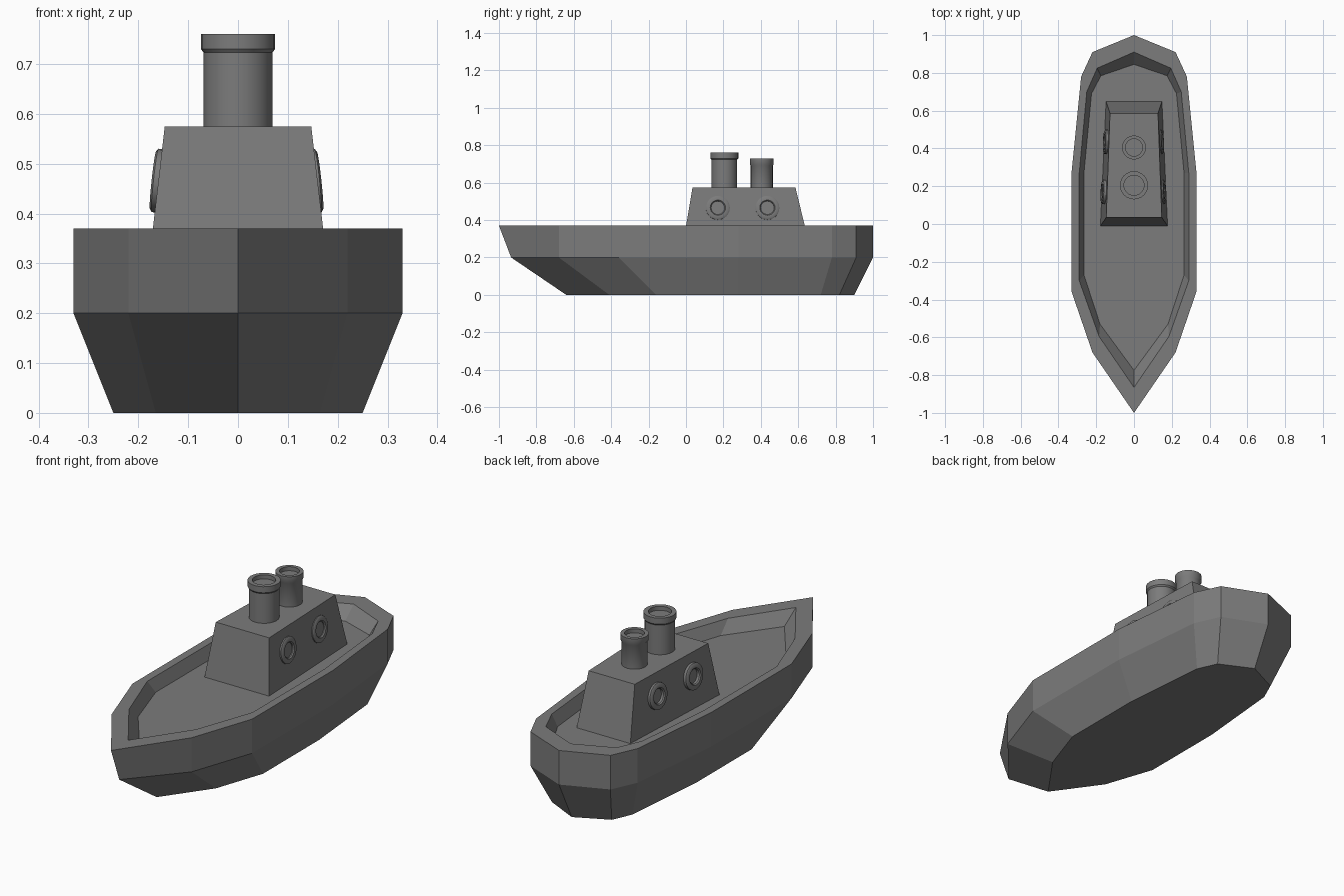
import bpy, bmesh, math
from mathutils import Matrix, Vector

cube = bpy.data.objects.get("Cube")
if cube:
    bpy.data.objects.remove(cube, do_unlink=True)

grey = bpy.data.materials.new("ship_grey")
grey.use_nodes = True
tone = (0.2, 0.2, 0.2, 1)
grey.diffuse_color = tone
grey.node_tree.nodes["Principled BSDF"].inputs["Base Color"].default_value = tone


def finish(name, bm, smooth=False):
    bmesh.ops.recalc_face_normals(bm, faces=bm.faces)
    mesh = bpy.data.meshes.new(name)
    bm.to_mesh(mesh)
    bm.free()
    mesh.materials.append(grey)
    obj = bpy.data.objects.new(name, mesh)
    bpy.context.collection.objects.link(obj)
    if smooth:
        bpy.ops.object.select_all(action="DESELECT")
        obj.select_set(True)
        bpy.context.view_layer.objects.active = obj
        bpy.ops.object.shade_smooth_by_angle(angle=math.radians(35))
    return obj


def loft(name, rings):
    """Skin closed rings of equal length and cap both ends."""
    bm = bmesh.new()
    loops = [[bm.verts.new(p) for p in ring] for ring in rings]
    n = len(loops[0])
    for a, b in zip(loops, loops[1:]):
        for i in range(n):
            j = (i + 1) % n
            bm.faces.new((a[i], a[j], b[j], b[i]))
    bm.faces.new(loops[0])
    bm.faces.new(loops[-1])
    return finish(name, bm)


def lathe(name, profile, sides, matrix):
    """Spin (radius, height) points round local z; radius 0 closes the end."""
    bm = bmesh.new()
    verts = [bm.verts.new((r, 0, z)) for r, z in profile]
    edges = [bm.edges.new(pair) for pair in zip(verts, verts[1:])]
    bmesh.ops.spin(bm, geom=verts + edges, cent=(0, 0, 0), axis=(0, 0, 1),
                   angle=math.tau, steps=sides)
    bmesh.ops.remove_doubles(bm, verts=bm.verts, dist=0.0005)
    bm.transform(matrix)
    return finish(name, bm, True)


def outline(half, z):
    """Mirror a bow-to-stern half outline into a full ring."""
    other = [(-x, y) for x, y in reversed(half[1:-1])]
    return [(x, y, z) for x, y in half + other]


# Hull: bottom, chine, rim, inner rim and sunken deck
keel = [(0, -.64), (.165, -.41), (.25, -.16), (.25, .28), (.21, .72), (.165, .82), (0, .9)]
rim = [(0, -1), (.22, -.68), (.33, -.36), (.33, .28), (.28, .78), (.22, .91), (0, 1)]
chine = [(0, -.935)] + rim[1:]
inner = [(0, -.865), (.185, -.595), (.29, -.30), (.29, .27), (.25, .70), (.195, .825), (0, .91)]
deck = [(0, -.775), (.18, -.53), (.265, -.27), (.265, .27), (.225, .69), (.175, .785), (0, .845)]
loft("hull", [outline(keel, 0), outline(chine, .2), outline(rim, .37),
              outline(inner, .37), outline(deck, .31)])


# Cabin: tapered box, narrower towards the stern
def box_ring(front_x, front_y, back_x, back_y, z):
    return [(-front_x, front_y, z), (front_x, front_y, z),
            (back_x, back_y, z), (-back_x, back_y, z)]


base = box_ring(.178, -.01, .148, .65, .308)
roof = box_ring(.147, .035, .127, .585, .575)
loft("cabin", [base, roof])

# Funnels: tube, flared collar and shallow recessed mouth
for name, y, r, top in (("front_funnel", .205, .069, .76), ("back_funnel", .405, .059, .728)):
    collar = r * 1.08
    mouth = r * .77
    profile = [(r, .57), (r, top - .037), (collar, top - .03), (collar, top),
               (mouth, top), (mouth, top - .02), (0, top - .02)]
    lathe(name, profile, 24, Matrix.Translation((0, y, 0)))

# Portholes: rings laid on the sloping cabin walls
corner, stern, upper = Vector(base[1]), Vector(base[2]), Vector(roof[1])
normal = (stern - corner).cross(upper - corner).normalized()
for side, label, lift in ((1, "left", .012), (-1, "right", .018)):
    out = Vector((normal.x * side, normal.y, normal.z))
    for place, y in (("front", .17), ("back", .435)):
        z = .465
        x = corner.x - (normal.y * (y - corner.y) + normal.z * (z - corner.z)) / normal.x
        turn = out.to_track_quat("Z", "Y").to_matrix().to_4x4()
        ring = [(.064, -.012), (.064, lift - .004), (.058, lift),
                (.041, lift), (.036, lift - .005), (.036, -.012)]
        lathe(f"{label}_{place}_porthole", ring, 24,
              Matrix.Translation((x * side, y, z)) @ turn)
